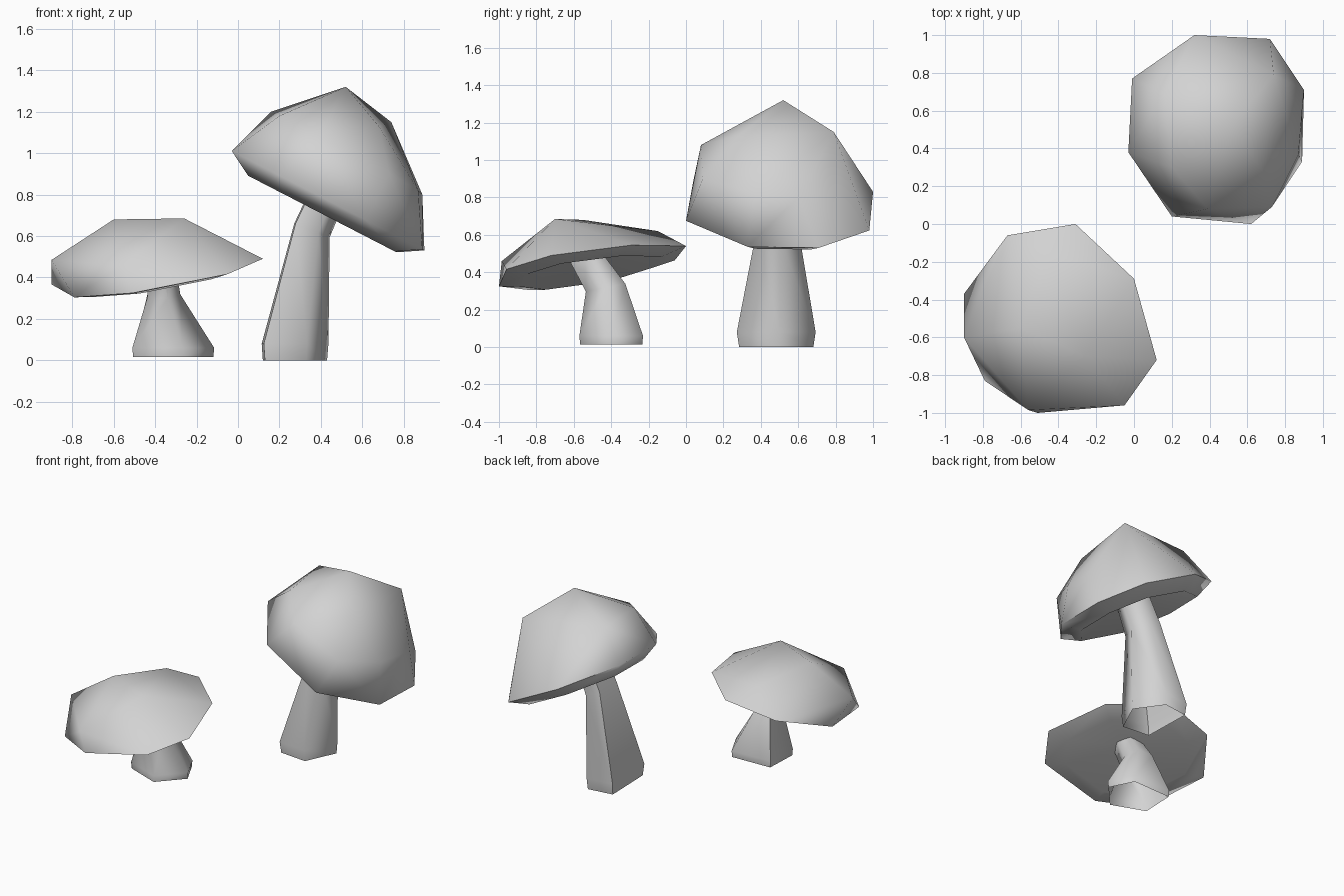
import bpy
import bmesh
from math import radians
from mathutils import Vector

cube = bpy.data.objects.get("Cube")
if cube:
    bpy.data.objects.remove(cube, do_unlink=True)

# One plain grey for everything
grey = bpy.data.materials.new("plain_grey")
grey.use_nodes = True
grey.diffuse_color = (0.65, 0.65, 0.65, 1)
grey.node_tree.nodes["Principled BSDF"].inputs["Base Color"].default_value = (0.65, 0.65, 0.65, 1)


def finish(bm, name):
    """Turn a bmesh into a named, smooth shaded object."""
    bmesh.ops.recalc_face_normals(bm, faces=bm.faces)
    mesh = bpy.data.meshes.new(name)
    bm.to_mesh(mesh)
    bm.free()
    mesh.materials.append(grey)
    obj = bpy.data.objects.new(name, mesh)
    bpy.context.collection.objects.link(obj)
    bpy.ops.object.select_all(action='DESELECT')
    obj.select_set(True)
    bpy.context.view_layer.objects.active = obj
    bpy.ops.object.shade_smooth_by_angle(angle=radians(75))


def build_cap(name, rim_outline, plane, dome, inset, depth, recess):
    """Faceted cap: tilted rim, dome corners above, a lower lip and a hollow underside."""
    base, slope_x, slope_y = plane
    rim = [Vector((x, y, base + slope_x * x + slope_y * y)) for x, y in rim_outline]
    centre = sum(rim, Vector()) / len(rim)
    axis = Vector((-slope_x, -slope_y, 1)).normalized()
    lip = [centre.lerp(p, inset) - axis * depth for p in rim]
    bm = bmesh.new()
    verts = [bm.verts.new(p) for p in rim + lip + [Vector(d) for d in dome]]
    bmesh.ops.convex_hull(bm, input=verts)
    bmesh.ops.delete(bm, geom=[v for v in bm.verts if not v.link_faces], context='VERTS')
    bmesh.ops.dissolve_limit(bm, angle_limit=radians(1), verts=bm.verts, edges=bm.edges)
    bmesh.ops.recalc_face_normals(bm, faces=bm.faces)
    bm.normal_update()
    # Push the middle of the underside up into the cap
    under = min(bm.faces, key=lambda f: f.normal.dot(axis))
    hollow = bmesh.ops.poke(bm, faces=[under])
    hollow["verts"][0].co += axis * recess
    finish(bm, name)


def build_stem(name, outline, rings):
    """Loft one outline through rings of (centre, x scale, y scale, x slope, y slope)."""
    flat = [Vector((x, y, 0)) for x, y in outline]
    middle = sum(flat, Vector()) / len(flat)
    bm = bmesh.new()
    loops = []
    for centre, scale_x, scale_y, slope_x, slope_y in rings:
        loop = []
        for p in flat:
            x, y = (p.x - middle.x) * scale_x, (p.y - middle.y) * scale_y
            offset = Vector((x, y, x * slope_x + y * slope_y))
            loop.append(bm.verts.new(Vector(centre) + offset))
        loops.append(loop)
    count = len(flat)
    for low, high in zip(loops, loops[1:]):
        for i in range(count):
            j = (i + 1) % count
            bm.faces.new((low[i], low[j], high[j], high[i]))
    finish(bm, name)


# Tall mushroom
build_cap(
    "tall_cap",
    [(0.2, 0.04), (0.62, 0), (0.89, 0.33), (0.9, 0.71),
     (0.72, 0.98), (0.32, 1), (-0.01, 0.77), (-0.03, 0.38)],
    (0.995, -0.516, 0),
    [(0.52, 0.52, 1.32), (0.16, 0.69, 1.2), (0.74, 0.79, 1.15), (0.39, 0.08, 1.08),
     (0.2, 0.3, 1.18), (0.68, 0.28, 1.13), (0.73, 0.09, 0.9),
     (0.89, 0.6, 0.8), (0.87, 0.37, 0.82)],
    0.77, 0.07, 0.13)
build_stem(
    "tall_stem",
    [(0.12, 0.66), (0.3, 0.685), (0.43, 0.5), (0.33, 0.28), (0.13, 0.3)],
    [((0.262, 0.485, 0), 1, 0.98, 0, 0),
     ((0.262, 0.485, 0.08), 1.04, 1.04, 0, 0),
     ((0.35, 0.49, 0.63), 0.55, 0.56, -0.4, 0),
     ((0.44, 0.49, 0.83), 0.5, 0.5, -0.5, 0)])

# Small mushroom
build_cap(
    "small_cap",
    [(-0.9, -0.37), (-0.79, -0.83), (-0.51, -1), (-0.05, -0.96),
     (0.12, -0.72), (0, -0.29), (-0.31, 0), (-0.67, -0.06)],
    (0.597, 0.183, 0.179),
    [(-0.9, -0.6, 0.485), (-0.56, -0.985, 0.46), (-0.26, -0.7, 0.685),
     (-0.6, -0.55, 0.68), (-0.46, -0.15, 0.62)],
    0.75, 0.03, 0.09)
build_stem(
    "small_stem",
    [(-0.51, -0.48), (-0.27, -0.57), (-0.115, -0.4), (-0.2, -0.23), (-0.5, -0.24)],
    [((-0.319, -0.384, 0.015), 0.98, 0.98, 0, 0),
     ((-0.319, -0.384, 0.06), 1, 1, 0, 0),
     ((-0.36, -0.42, 0.32), 0.4, 0.62, 0, 0.2),
     ((-0.38, -0.53, 0.49), 0.36, 0.55, 0, 0.1)])
